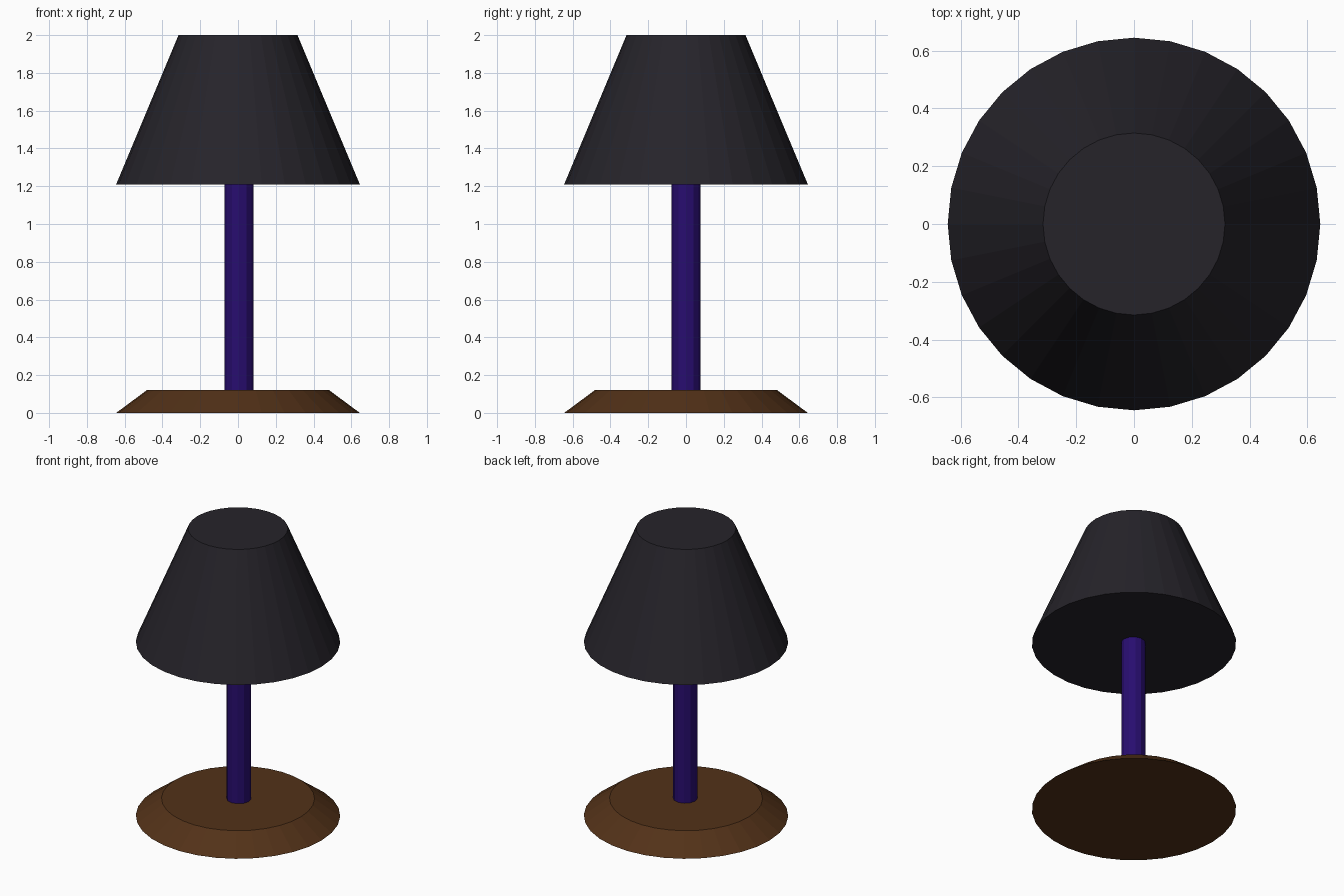
import bpy

if "Cube" in bpy.data.objects:
    bpy.data.objects.remove(bpy.data.objects["Cube"])


def material(name, rgb):
    mat = bpy.data.materials.new(name)
    mat.diffuse_color = (*rgb, 1.0)
    mat.use_nodes = True
    mat.node_tree.nodes["Principled BSDF"].inputs["Base Color"].default_value = mat.diffuse_color
    return mat


def frustum(name, sides, r_bottom, r_top, z0, z1, mat, x=0.0):
    """Flat-shaded capped cone section standing between z0 and z1."""
    bpy.ops.mesh.primitive_cone_add(
        vertices=sides, radius1=r_bottom, radius2=r_top, depth=z1 - z0,
        end_fill_type='NGON', location=(x, 0, (z0 + z1) / 2))
    obj = bpy.context.object
    obj.name = name
    obj.data.materials.append(mat)
    return obj


brown = material("brown_wood", (0.085, 0.031, 0.009))
purple = material("deep_purple", (0.021, 0.004, 0.16))
charcoal = material("charcoal", (0.019, 0.017, 0.023))

# Sloped round foot
frustum("base", 32, 0.645, 0.483, 0.0, 0.12, brown)
# Slim faceted stem, very slightly off centre
frustum("stem", 12, 0.077, 0.077, 0.12, 1.21, purple, x=0.006)
# Closed tapered shade
frustum("shade", 32, 0.645, 0.315, 1.21, 2.0, charcoal)
